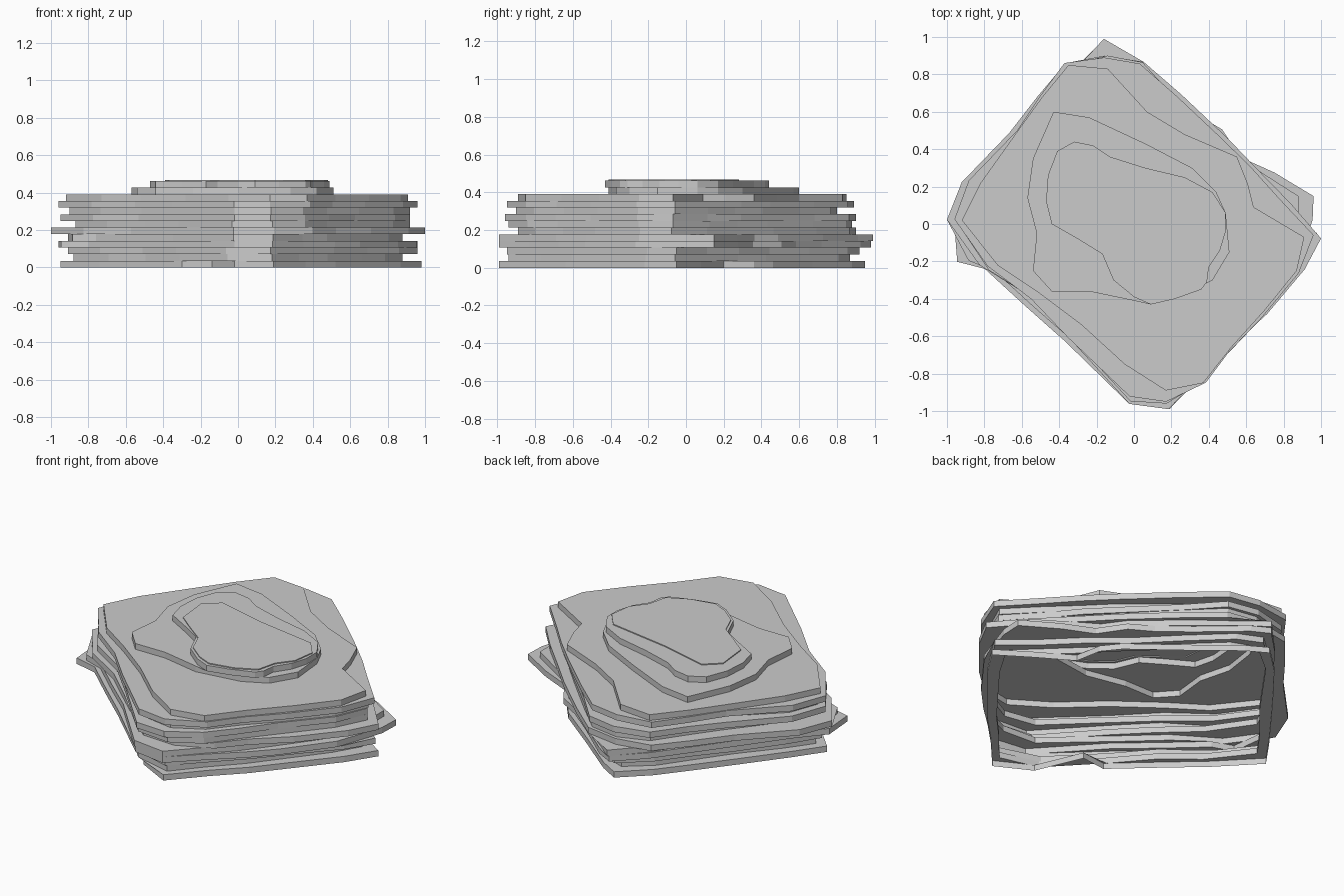
import bpy
import bmesh
import math
import random

random.seed(4)

default_cube = bpy.data.objects.get("Cube")
if default_cube:
    bpy.data.objects.remove(default_cube, do_unlink=True)

STEP = 0.0355

# Outlines run counter-clockwise, starting at the +x corner
BASE = [(.98, -.05), (.78, .08), (.58, .2), (.55, .36), (.47, .46),
        (.2, .67), (-.06, .88), (-.18, .95), (-.34, .8), (-.5, .6),
        (-.64, .42), (-.83, .17), (-.95, 0), (-.74, -.22), (-.54, -.4),
        (-.3, -.62), (-.14, -.6), (-.02, -.88), (.19, -.99), (.36, -.8),
        (.52, -.64), (.72, -.4), (.87, -.22)]
POINTED = [(.98, -.05), (.79, .12), (.6, .3), (.42, .45), (.2, .67),
           (-.02, .88), (-.18, .95), (-.34, .8), (-.5, .6), (-.64, .42),
           (-.83, .17), (-.96, 0), (-.76, -.23), (-.54, -.41), (-.34, -.62),
           (-.06, -.9), (.19, -.98), (.36, -.79), (.52, -.63), (.72, -.4),
           (.87, -.22)]
TURNED = [(.95, .01), (.95, .14), (.75, .28), (.57, .36), (.47, .49),
          (.34, .59), (.18, .72), (-.07, .92), (-.16, .98), (-.33, .82),
          (-.52, .55), (-.8, .16), (-.95, 0), (-.92, -.2), (-.78, -.25),
          (-.57, -.43), (-.37, -.62), (-.03, -.95), (.19, -.98), (.36, -.82),
          (.52, -.68), (.64, -.53), (.86, -.26)]
SQUARE = [(.95, -.07), (.78, .12), (.62, .29), (.46, .45), (.23, .68),
          (.04, .86), (-.15, .89), (-.35, .84), (-.48, .67), (-.61, .49),
          (-.86, .22), (-.94, .02), (-.76, -.23), (-.54, -.4), (-.34, -.6),
          (-.03, -.92), (.18, -.94), (.37, -.84), (.5, -.69), (.66, -.5),
          (.87, -.26)]
TOP_LEDGE = [(.91, -.07), (.64, .09), (.61, .21), (.55, .36), (.27, .48),
             (.07, .6), (-.14, .83), (-.35, .85), (-.49, .68), (-.62, .5),
             (-.82, .22), (-.92, .02), (-.73, -.22), (-.52, -.36),
             (-.28, -.54), (-.05, -.75), (.17, -.89), (.37, -.85),
             (.52, -.66), (.7, -.46), (.87, -.25)]
MOUND = [(.49, .06), (.44, .17), (.31, .3), (.06, .43), (-.24, .57),
         (-.43, .6), (-.54, .35), (-.57, .14), (-.52, -.05), (-.54, -.25),
         (-.44, -.36), (-.24, -.36), (0, -.41), (.28, -.37), (.42, -.3),
         (.51, -.15)]
SUMMIT = [(.49, .06), (.42, .17), (.27, .25), (.06, .3), (-.13, .36),
          (-.22, .42), (-.32, .44), (-.41, .39), (-.46, .26), (-.47, .12),
          (-.44, 0), (-.3, -.08), (-.17, -.16), (-.11, -.3), (0, -.39),
          (.09, -.43), (.22, -.4), (.36, -.35), (.39, -.31), (.4, -.23),
          (.46, -.14), (.49, -.04)]
CAP = [(.48, .03), (.4, .13), (0, .2), (-.3, .28), (-.39, .2), (-.37, 0),
       (-.27, -.08), (-.15, -.17), (-.1, -.29), (0, -.37), (.09, -.41),
       (.24, -.38), (.36, -.32), (.39, -.2), (.46, -.11)]

# Each weathered ledge, bottom to top: outline and reach to -x, +x, -y, +y
LEDGES = [(POINTED, .88, .88, .94, .87),
          (POINTED, .91, .96, .95, .92), (TURNED, .96, .96, .99, .98),
          (TURNED, .91, .88, .99, .99), (SQUARE, 1, 1, .89, .9),
          (SQUARE, .87, .92, .94, .88), (SQUARE, .95, .92, .96, .9),
          (SQUARE, .9, .92, .9, .8), (SQUARE, .96, .96, .95, .89)]


def weathered(template, left, right, front, back):
    """Jitter a template and stretch it to the wanted reach on each side."""
    points = [(x + random.uniform(-.012, .012), y + random.uniform(-.012, .012))
              for x, y in template]
    xs, ys = zip(*points)
    return [(x * (right / max(xs) if x > 0 else left / -min(xs)),
             y * (back / max(ys) if y > 0 else front / -min(ys)))
            for x, y in points]


def turn(vert):
    return math.atan2(vert.co.y, vert.co.x) % math.tau


def ring(bm, outline, z):
    """Add a loop of vertices, ordered by their angle around the middle."""
    return sorted((bm.verts.new((x, y, z)) for x, y in outline), key=turn)


def wall(bm, low, high):
    for i in range(len(low)):
        bm.faces.new((low[i - 1], low[i], high[i], high[i - 1]))


def ledge(bm, low, high):
    """Join two loops at one height by a flat strip of triangles."""
    i = j = 0
    n, m = len(low), len(high)
    while i < n or j < m:
        next_low = turn(low[i + 1]) if i + 1 < n else math.tau + (i >= n)
        next_high = turn(high[j + 1]) if j + 1 < m else math.tau + (j >= m)
        a, b = low[i % n], high[j % m]
        if next_low <= next_high:
            i += 1
            bm.faces.new((a, low[i % n], b))
        else:
            j += 1
            bm.faces.new((a, high[j % m], b))


# Stack of ledges, open underneath, with a mound, summit and thin cap on top
outlines = [BASE] + [weathered(*spec) for spec in LEDGES]
outlines += [TOP_LEDGE, MOUND, SUMMIT, CAP]

bm = bmesh.new()
previous = None
z = 0
for outline in outlines:
    top = z + (.006 if outline is CAP else STEP)
    low = ring(bm, outline, z)
    high = ring(bm, outline, top)
    if previous:
        ledge(bm, previous, low)
    wall(bm, low, high)
    previous = high
    z = top
bm.faces.new(previous)

mesh = bpy.data.meshes.new("layered_rock")
bm.to_mesh(mesh)
bm.free()
rock = bpy.data.objects.new("layered_rock", mesh)
bpy.context.collection.objects.link(rock)

# Plain stone colour
stone = bpy.data.materials.new("grey_stone")
stone.use_nodes = True
colour = (.6, .6, .6, 1)
stone.diffuse_color = colour
stone.node_tree.nodes["Principled BSDF"].inputs["Base Color"].default_value = colour
mesh.materials.append(stone)
